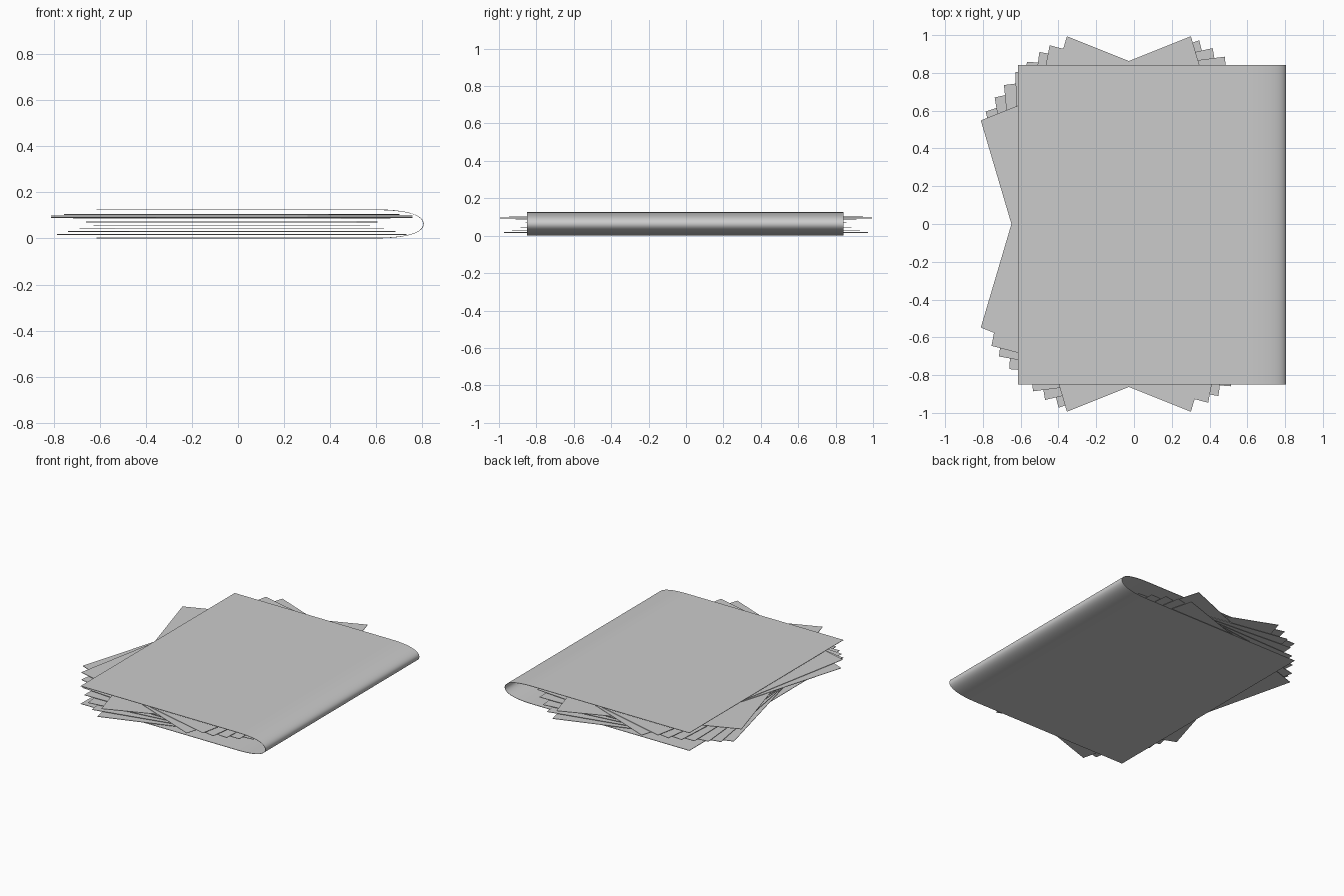
import bpy, bmesh
from math import radians, cos, sin
from mathutils import Vector, geometry

if "Cube" in bpy.data.objects:
    bpy.data.objects.remove(bpy.data.objects["Cube"])

T = 0.003  # paper thickness


def make_object(name, bm):
    bmesh.ops.recalc_face_normals(bm, faces=bm.faces[:])
    me = bpy.data.meshes.new(name)
    bm.to_mesh(me)
    bm.free()
    ob = bpy.data.objects.new(name, me)
    bpy.context.collection.objects.link(ob)
    return ob


def prism(name, outline, direction):
    bm = bmesh.new()
    face = bm.faces.new([bm.verts.new(p) for p in outline])
    ext = bmesh.ops.extrude_face_region(bm, geom=[face])
    bmesh.ops.translate(bm, vec=direction,
                        verts=[v for v in ext["geom"] if isinstance(v, bmesh.types.BMVert)])
    return make_object(name, bm)


# folded cover: flat leaf, rounded spine, flat leaf
def cover_profile(inset):
    lo, hi, mid, right = inset, 0.126 - inset, 0.063, 0.806 - inset
    q = lambda z, h: geometry.interpolate_bezier(
        Vector((0.59, z, 0)), Vector((0.74, z, 0)), Vector((right, h, 0)), Vector((right, mid, 0)), 14)
    bottom = q(lo, 0.026)
    top = q(hi, 0.100)
    pts = bottom + top[::-1][1:]
    pts = [Vector((-0.615, lo, 0))] + pts + [Vector((-0.615, hi, 0))]
    return [(p.x, -0.85, p.y) for p in pts]


cover = prism("cover", cover_profile(0) + cover_profile(T)[::-1], (0, 1.692, 0))
bpy.context.view_layer.objects.active = cover
cover.select_set(True)
bpy.ops.object.shade_smooth_by_angle(angle=radians(40))

# loose sheets, fanned out: (height, turn in degrees)
sheets = [(0.017, 16), (0.030, 11), (0.044, 6.3), (0.057, 1), (0.071, -3.8), (0.085, -8.8),
          (0.091, 19), (0.097, -19), (0.104, -12.7)]
HALF_W, HALF_H, STRETCH = 0.588, 0.70, 1.165
for i, (z, deg) in enumerate(sheets):
    a = radians(deg)
    outline = []
    for sx, sy in ((-1, -1), (1, -1), (1, 1), (-1, 1)):
        x, y = sx * HALF_W, sy * HALF_H
        outline.append((-0.027 + x * cos(a) - y * sin(a),
                        STRETCH * (x * sin(a) + y * cos(a)), z - T / 2))
    prism(f"sheet_{i + 1}", outline, (0, 0, T))
